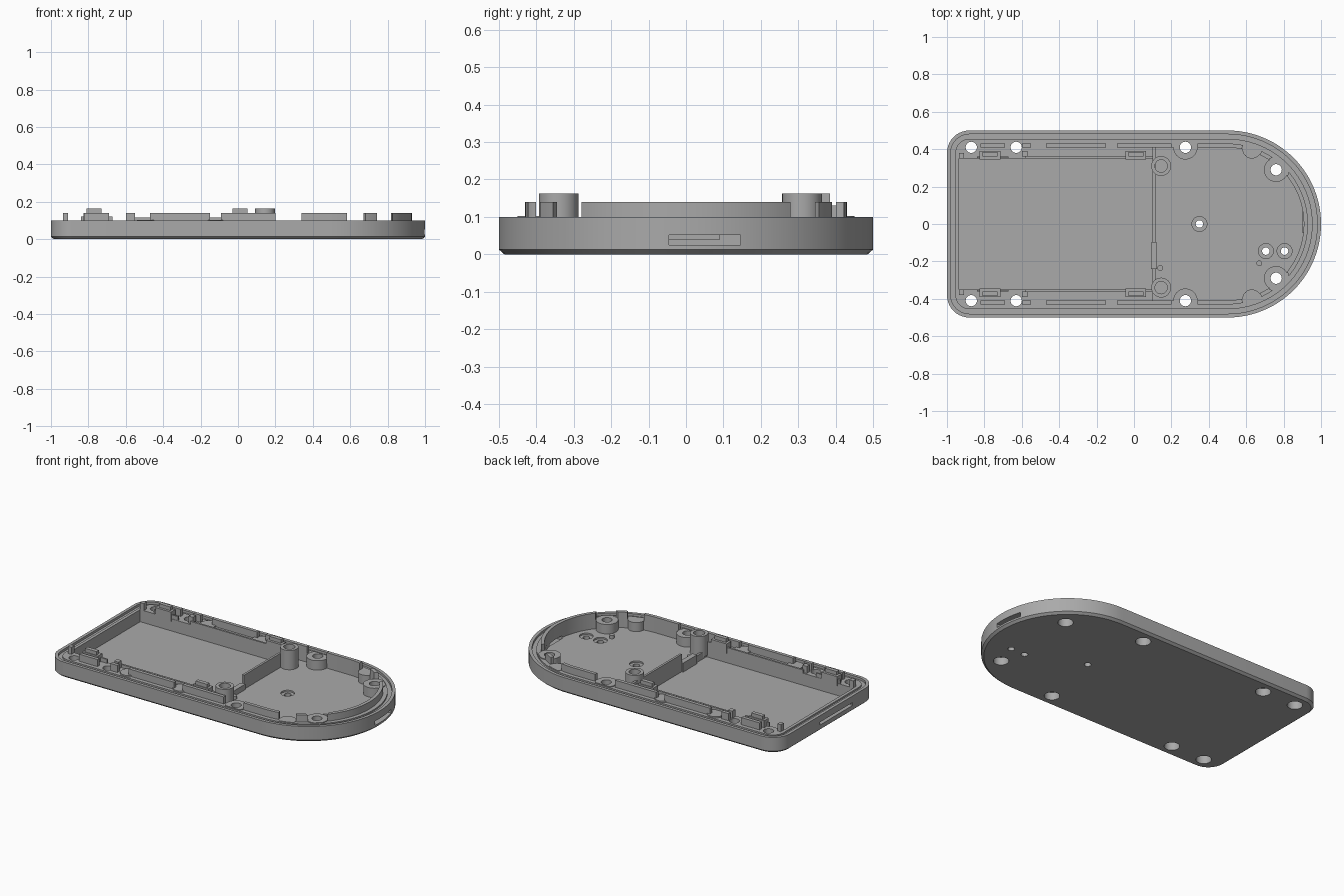
import bpy, bmesh, math

old = bpy.data.objects.get("Cube")
if old:
    bpy.data.objects.remove(old, do_unlink=True)

grey = bpy.data.materials.new("plain_grey")
grey.use_nodes = True
COLOUR = (0.4, 0.4, 0.4, 1)
grey.diffuse_color = COLOUR
grey.node_tree.nodes["Principled BSDF"].inputs["Base Color"].default_value = COLOUR


def outline(inset):
    """Case outline: rounded corners at -x, half circle at +x."""
    pts = []
    corner = 0.12
    arcs = [(0.5, 0, 0.5, -90, 90, 48),
            (-1 + corner, 0.5 - corner, corner, 90, 180, 10),
            (-1 + corner, corner - 0.5, corner, 180, 270, 10)]
    for cx, cy, r, a0, a1, n in arcs:
        for i in range(n + 1):
            a = math.radians(a0 + (a1 - a0) * i / n)
            rr = max(r - inset, 0.01)
            pts.append((cx + rr * math.cos(a), cy + rr * math.sin(a)))
    return pts


def finish(name, bm):
    bmesh.ops.recalc_face_normals(bm, faces=bm.faces)
    mesh = bpy.data.meshes.new(name)
    bm.to_mesh(mesh)
    bm.free()
    mesh.materials.append(grey)
    ob = bpy.data.objects.new(name, mesh)
    bpy.context.collection.objects.link(ob)
    return ob


def loft(name, steps, closed=False):
    """Stack outlines given as (inset, z); cap the ends or close as a ring."""
    bm = bmesh.new()
    loops = [[bm.verts.new((x, y, z)) for x, y in outline(d)] for d, z in steps]
    pairs = list(zip(loops, loops[1:]))
    if closed:
        pairs.append((loops[-1], loops[0]))
    else:
        bm.faces.new(loops[0])
        bm.faces.new(loops[-1])
    for a, b in pairs:
        for i in range(len(a)):
            j = (i + 1) % len(a)
            bm.faces.new((a[i], a[j], b[j], b[i]))
    return finish(name, bm)


def box(name, x0, x1, y0, y1, z0, z1):
    bm = bmesh.new()
    bmesh.ops.create_cube(bm, size=1)
    for v in bm.verts:
        v.co = [lo + (c + 0.5) * (hi - lo) for c, lo, hi in
                zip(v.co, (x0, y0, z0), (x1, y1, z1))]
    return finish(name, bm)


def rod(name, x, y, r, z0, z1, r_top=None):
    bm = bmesh.new()
    bmesh.ops.create_cone(bm, cap_ends=True, segments=32, radius1=r,
                          radius2=r if r_top is None else r_top, depth=z1 - z0)
    bmesh.ops.translate(bm, verts=bm.verts, vec=(x, y, (z0 + z1) / 2))
    return finish(name, bm)


def boolean(ob, tools, operation="DIFFERENCE"):
    """Apply each tool to the object, then drop the tool."""
    bpy.context.view_layer.objects.active = ob
    for tool in tools:
        m = ob.modifiers.new("cut", "BOOLEAN")
        m.operation, m.solver, m.object = operation, "EXACT", tool
        bpy.ops.object.modifier_apply(modifier=m.name)
        bpy.data.objects.remove(tool, do_unlink=True)


FLOOR, BAY_FLOOR, LEDGE, RIM, LIP = 0.04, 0.018, 0.085, 0.1, 0.14
SIDES = (-1, 1)
screws = [(x, s * y) for x, y in
          ((-0.87, 0.41), (-0.63, 0.41), (0.275, 0.41), (0.76, 0.29)) for s in SIDES]
pads = [(x, s * 0.4) for x in (-0.49, -0.12, 0.63) for s in SIDES]
studs = [(0.145, 0.31), (0.145, -0.34)]
vents = [(0.35, 0), (0.705, -0.145), (0.805, -0.145)]

# Tray with chamfered base, rim and inner ledge
tray = loft("tray", [(0.015, 0), (0, 0.013), (0, RIM), (0.02, RIM),
                     (0.02, LEDGE), (0.045, LEDGE), (0.045, RIM - 0.005),
                     (0.07, RIM - 0.005)])

# Main cavity in the round end and the battery bay
cavity = loft("cavity", [(0.09, FLOOR), (0.09, 0.2)])
boolean(cavity, [box("keep", 0.1, 1.2, -1, 1, 0, 0.3)], "INTERSECT")
boolean(tray, [cavity, box("bay", -0.935, 0.101, -0.35, 0.35, BAY_FLOOR, 0.3)])

# Posts joined to the tray
posts = [rod("post", x, y, 0.065, 0.03, RIM) for x, y in screws if x > 0]
posts += [rod("post", x, y, 0.05, 0.03, RIM - 0.002) for x, y in pads if x > 0]
for p in posts:
    boolean(p, [loft("bound", [(0.05, 0), (0.05, 0.2)])], "INTERSECT")
boolean(tray, posts, "UNION")

# Screw holes with wide sinks underneath, vent holes, end slots
holes = []
for x, y in screws:
    holes += [rod("hole", x, y, 0.03, -0.1, 0.3), rod("sink", x, y, 0.045, -0.1, 0.05)]
for x, y in vents:
    holes += [rod("hole", x, y, 0.02, -0.1, 0.3),
              rod("sink", x, y, 0.04, FLOOR - 0.01, 0.06)]
holes.append(box("slot", 0.9, 1.2, -0.045, 0.145, 0.025, 0.052))
holes.append(box("slot", -1.2, -0.97, -0.25, 0.08, 0.04, 0.058))
boolean(tray, holes)

# Raised lip, interrupted by posts, pads and gaps
lip = loft("raised_lip", [(0.07, 0.07), (0.07, LIP), (0.092, LIP), (0.092, 0.07)], True)
gaps = [box("gap", x0, x1, -1, 1, 0, 0.3) for x0, x1 in
        ((-1.2, -0.82), (-0.69, -0.6), (-0.55, -0.47), (-0.15, -0.09), (0.2, 0.34))]
gaps += [rod("gap", x, y, 0.068, 0, 0.3) for x, y in screws if x > 0.5]
gaps += [rod("gap", x, y, 0.052, 0, 0.3) for x, y in pads if x > 0.5]
boolean(lip, gaps)

# Low round pads on the side ledges
for i, (x, y) in enumerate(p for p in pads if p[0] < 0):
    rod(f"ledge_pad_{i}", x, y, 0.05, 0.08, RIM + 0.003)

# Tall studs with a shallow socket
for i, (x, y) in enumerate(studs):
    stud = rod(f"stud_{i}", x, y, 0.053, 0.03, 0.163)
    boolean(stud, [rod("socket", x, y, 0.033, 0.12, 0.2)])

# Dividing wall with a low section
box("divider", 0.1, 0.114, -0.1, 0.41, 0.015, 0.13)
box("divider_low", 0.1, 0.114, -0.35, -0.1, 0.015, 0.06)
box("divider_block", 0.09, 0.122, -0.24, -0.1, 0.015, 0.075)

# Battery bay walls, clips and corner tabs on both sides
for s, side in zip(SIDES, ("right", "left")):
    def strip(name, x0, x1, y0, y1, z0, z1):
        box(f"{name}_{side}", x0, x1, min(s * y0, s * y1), max(s * y0, s * y1), z0, z1)
    strip("bay_wall", -0.58, 0.1, 0.35, 0.362, 0.05, 0.115)
    strip("corner_tab", -0.935, -0.91, 0.35, 0.38, 0.08, LIP)
    strip("hole_tab", -0.84, -0.67, 0.352, 0.362, 0.08, 0.12)
    strip("short_tab", -0.6, -0.57, 0.36, 0.39, 0.08, LIP)
    for n, x in enumerate((-0.77, 0.01)):
        strip(f"clip_{n}", x - 0.04, x + 0.04, 0.36, 0.385, 0.08, 0.163)
        strip(f"clip_base_{n}", x - 0.055, x + 0.055, 0.345, 0.39, 0.08, LIP)

# Small locating pins
for i, (x, y) in enumerate(((0.14, -0.235), (0.67, -0.21))):
    rod(f"pin_{i}", x, y, 0.015, 0.03, 0.06)

for ob in bpy.context.scene.objects:
    ob.select_set(ob.type == "MESH")
bpy.context.view_layer.objects.active = tray
bpy.ops.object.shade_smooth_by_angle(angle=math.radians(30))
